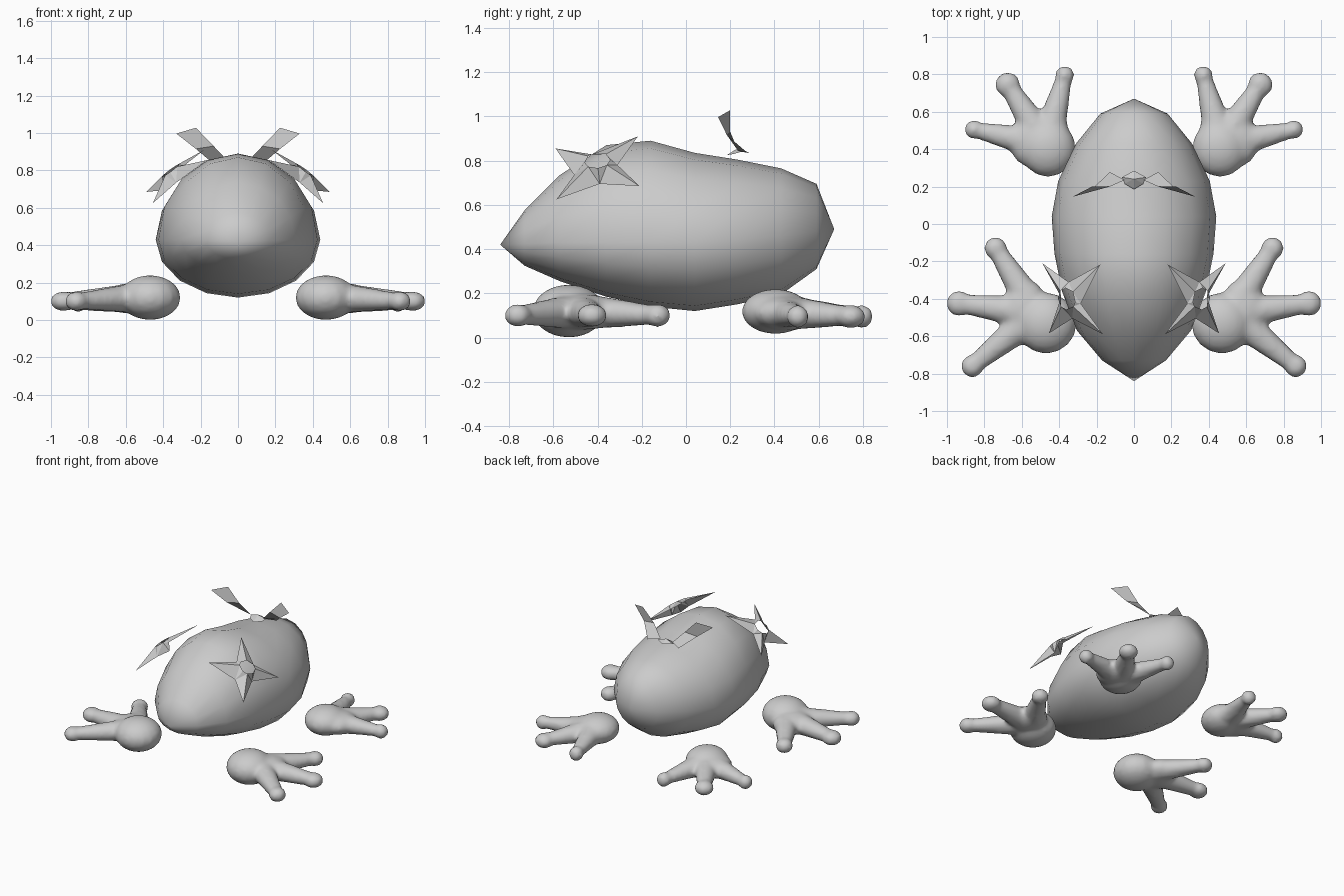
import bpy, bmesh, math
from mathutils import Vector, Matrix

if "Cube" in bpy.data.objects:
    bpy.data.objects.remove(bpy.data.objects["Cube"])

grey = bpy.data.materials.new("plain grey")
grey.diffuse_color = (0.6, 0.6, 0.6, 1)
grey.use_nodes = True
grey.node_tree.nodes["Principled BSDF"].inputs["Base Color"].default_value = grey.diffuse_color


def make_object(name, bm, smooth=False):
    me = bpy.data.meshes.new(name)
    bmesh.ops.recalc_face_normals(bm, faces=bm.faces)
    for f in bm.faces:
        f.smooth = smooth
    bm.to_mesh(me)
    bm.free()
    me.materials.append(grey)
    ob = bpy.data.objects.new(name, me)
    bpy.context.collection.objects.link(ob)
    return ob


# Body: rings along y, each given as (y, top, bottom, half width, widest height)
rings = [(-0.73, 0.575, 0.325, 0.17, 0.425), (-0.57, 0.735, 0.255, 0.305, 0.43),
         (-0.36, 0.87, 0.185, 0.385, 0.43), (-0.16, 0.89, 0.14, 0.425, 0.43),
         (0.04, 0.835, 0.12, 0.44, 0.43), (0.23, 0.805, 0.15, 0.405, 0.44),
         (0.43, 0.765, 0.195, 0.31, 0.46), (0.59, 0.695, 0.31, 0.18, 0.48)]
N = 16
bm = bmesh.new()
loops = []
for y, top, bot, w, mid in rings:
    loop = []
    for i in range(N):
        a = 2 * math.pi * i / N
        s = math.sin(a)
        z = mid + s * ((top - mid) if s > 0 else (mid - bot))
        loop.append(bm.verts.new((w * math.cos(a), y, z)))
    loops.append(loop)
for p, q in zip(loops, loops[1:]):
    for i in range(N):
        j = (i + 1) % N
        bm.faces.new((p[i], p[j], q[j], q[i]))
for loop, tip in ((loops[0], (0, -0.84, 0.42)), (loops[-1], (0, 0.67, 0.49))):
    v = bm.verts.new(tip)
    for i in range(N):
        bm.faces.new((loop[i], loop[(i + 1) % N], v))
make_object("body", bm, True)


# Feet: palm blobs and three knobbed toes fused into one skin
def blob(bm, centre, radii):
    m = Matrix.Translation(centre) @ Matrix.Diagonal((*radii, 1))
    bmesh.ops.create_uvsphere(bm, u_segments=16, v_segments=10, radius=1, matrix=m)


def toe(bm, a, b, r1, r2, r_tip):
    a, b = Vector(a), Vector(b)
    d = b - a
    m = (Matrix.Translation((a + b) / 2) @ Matrix.Diagonal((1, 1, 0.9, 1))
         @ d.to_track_quat('Z', 'Y').to_matrix().to_4x4())
    m.translation = (a + b) / 2
    bmesh.ops.create_cone(bm, cap_ends=True, segments=12, radius1=r1, radius2=r2,
                          depth=d.length, matrix=m)
    # wide web where the toe leaves the palm
    k = a.lerp(b, 0.25)
    blob(bm, k, (r1, r1, r1 * 0.75))
    blob(bm, b, (r_tip, r_tip, 0.053))


def foot(name, side, palms, root, toes):
    bm = bmesh.new()
    for c, r in palms:
        blob(bm, c, r)
    for tip, r, r_tip in toes:
        toe(bm, root, tip, 0.095, r, r_tip)
    bmesh.ops.scale(bm, vec=(side, 1, 1), verts=bm.verts)
    ob = make_object(name, bm, True)
    rm = ob.modifiers.new("fuse", 'REMESH')
    rm.mode = 'VOXEL'
    rm.voxel_size = 0.016
    rm.use_smooth_shade = True
    sm = ob.modifiers.new("soften", 'SMOOTH')
    sm.factor = 0.5
    sm.iterations = 6


front_palms = [((0.47, -0.53, 0.12), (0.165, 0.165, 0.12)),
               ((0.59, -0.46, 0.115), (0.12, 0.15, 0.08))]
front_toes = [((0.74, -0.13, 0.1), 0.047, 0.062), ((0.935, -0.425, 0.1), 0.05, 0.07),
              ((0.865, -0.76, 0.1), 0.047, 0.062)]
back_palms = [((0.46, 0.405, 0.118), (0.15, 0.155, 0.102)),
              ((0.54, 0.44, 0.11), (0.13, 0.14, 0.078))]
back_toes = [((0.37, 0.795, 0.095), 0.042, 0.052), ((0.675, 0.745, 0.095), 0.047, 0.068),
             ((0.855, 0.505, 0.095), 0.042, 0.052)]


# Star eyes: four points and four notches rising to an open round centre
star = [(0.18, -0.217, 0.91), (0.35, -0.31, 0.78), (0.49, -0.21, 0.685), (0.39, -0.39, 0.695),
        (0.455, -0.585, 0.625), (0.33, -0.505, 0.735), (0.165, -0.59, 0.855), (0.285, -0.425, 0.828)]


def star_eye(name, side):
    centre = Vector((0.36, -0.4, 0.8))
    normal = Vector((0.59, -0.1, 0.8)).normalized()
    bm = bmesh.new()
    outer, inner = [], []
    for p in star:
        d = Vector(p) - centre
        d = (d - normal * d.dot(normal)).normalized()
        q = centre + d * 0.058
        outer.append(bm.verts.new((side * p[0], p[1], p[2])))
        inner.append(bm.verts.new((side * q.x, q.y, q.z)))
    for i in range(8):
        j = (i + 1) % 8
        # split towards the rim so each arm keeps a ridge
        if i % 2 == 0:
            bm.faces.new((outer[i], outer[j], inner[i]))
            bm.faces.new((outer[j], inner[j], inner[i]))
        else:
            bm.faces.new((outer[i], outer[j], inner[j]))
            bm.faces.new((outer[i], inner[j], inner[i]))
    make_object(name, bm)


# Sprout: bent leaf strip on each side of a small base plate
def leaf(name, side):
    strip = [((0.05, 0.235, 0.845), (0.13, 0.278, 0.835)),
             ((0.13, 0.2, 0.93), (0.225, 0.185, 0.915)),
             ((0.225, 0.2, 1.028), (0.33, 0.145, 0.997))]
    bm = bmesh.new()
    rows = [[bm.verts.new((side * x, y, z)) for x, y, z in row] for row in strip]
    for p, q in zip(rows, rows[1:]):
        bm.faces.new((p[0], p[1], q[1], q[0]))
    make_object(name, bm)


for side, label in ((1, "right"), (-1, "left")):
    foot("front_foot_" + label, side, front_palms, (0.52, -0.48, 0.12), front_toes)
    foot("back_foot_" + label, side, back_palms, (0.47, 0.42, 0.115), back_toes)
    star_eye("star_eye_" + label, side)
    leaf("leaf_" + label, side)

bm = bmesh.new()
base = [(0, 0.285, 0.835), (0.065, 0.25, 0.84), (0.05, 0.215, 0.83), (0, 0.185, 0.825),
        (-0.05, 0.215, 0.83), (-0.065, 0.25, 0.84)]
ring = [bm.verts.new(p) for p in base]
top = bm.verts.new((0, 0.24, 0.86))
for i in range(6):
    bm.faces.new((ring[i], ring[(i + 1) % 6], top))
make_object("leaf_base", bm)
